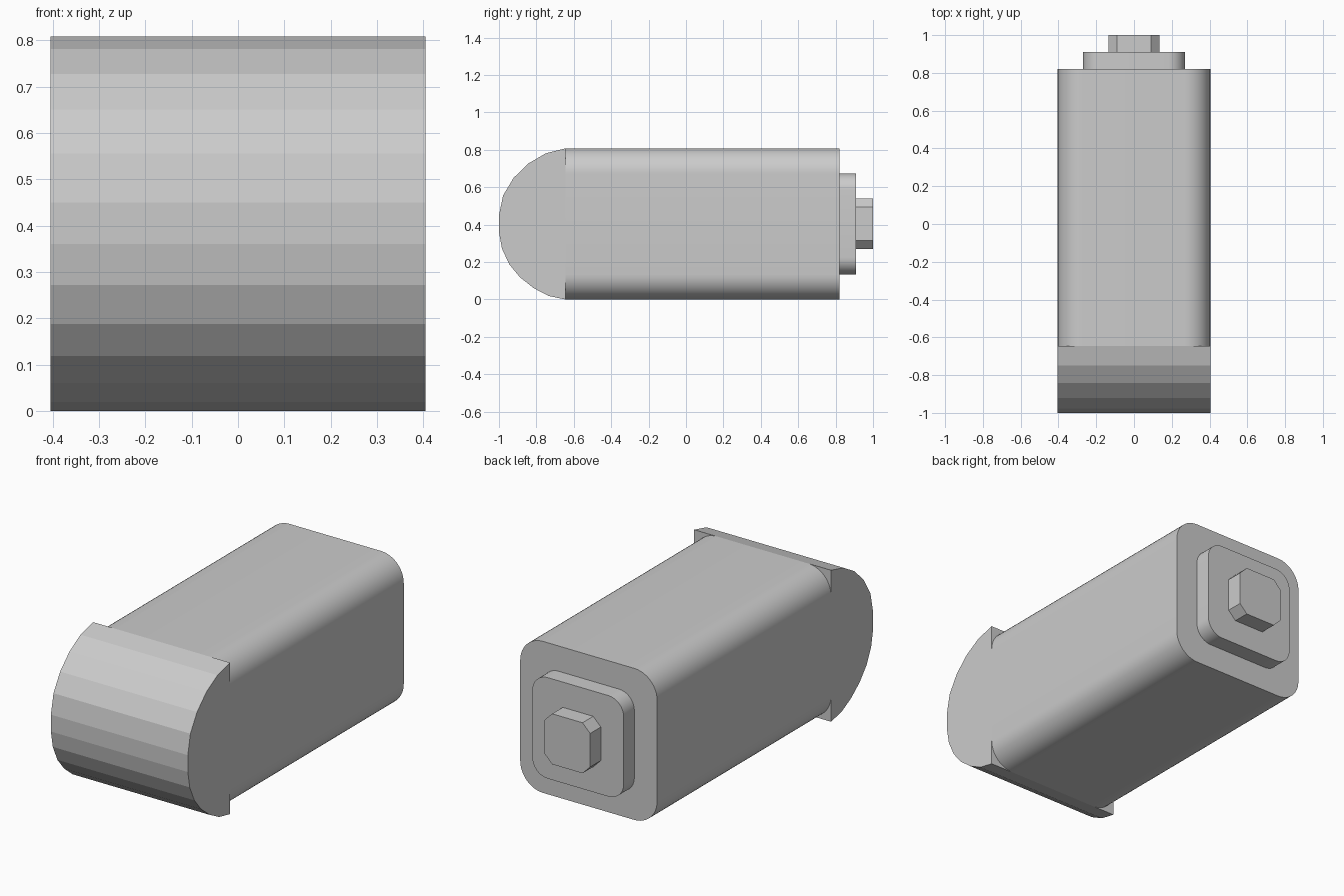
import bpy, bmesh
from math import sin, cos, pi

if "Cube" in bpy.data.objects:
    bpy.data.objects.remove(bpy.data.objects["Cube"])

H = 0.404  # half width; also height of the centre line


def prism(name, front, back):
    """Solid between two matching loops of points."""
    bm = bmesh.new()
    a = [bm.verts.new(p) for p in front]
    b = [bm.verts.new(p) for p in back]
    bm.faces.new(a)
    bm.faces.new(b[::-1])
    n = len(a)
    for i in range(n):
        j = (i + 1) % n
        bm.faces.new((a[j], a[i], b[i], b[j]))
    bmesh.ops.recalc_face_normals(bm, faces=bm.faces)
    mesh = bpy.data.meshes.new(name)
    bm.to_mesh(mesh)
    bm.free()
    obj = bpy.data.objects.new(name, mesh)
    bpy.context.collection.objects.link(obj)
    return obj


def rounded_block(name, half, radius, segments, y0, y1):
    """Square bar along y with rounded or chamfered long edges."""
    c = half - radius
    pts = []
    for k, (sx, sz) in enumerate(((1, 1), (-1, 1), (-1, -1), (1, -1))):
        for i in range(segments + 1):
            t = (k + i / segments) * pi / 2
            pts.append((sx * c + radius * cos(t), H + sz * c + radius * sin(t)))
    obj = prism(name, [(x, y0, z) for x, z in pts], [(x, y1, z) for x, z in pts])
    if segments > 1:
        bpy.ops.object.select_all(action='DESELECT')
        obj.select_set(True)
        bpy.context.view_layer.objects.active = obj
        bpy.ops.object.shade_smooth_by_angle()
    return obj


# Long body and the two stepped end blocks
rounded_block("body", H, 0.135, 12, -0.645, 0.82)
rounded_block("end_step", H * 2 / 3, 0.09, 10, 0.82, 0.91)
rounded_block("end_peg", H / 3, 0.045, 1, 0.91, 1.0)

# Faceted rounded front cap, square at its sides
profile = [(-0.645, 0.808), (-0.75, 0.781), (-0.843, 0.727), (-0.922, 0.65),
           (-0.978, 0.556), (-1.0, 0.45), (-1.0, 0.36), (-0.984, 0.272),
           (-0.945, 0.188), (-0.888, 0.119), (-0.815, 0.061), (-0.735, 0.019),
           (-0.645, 0.0)]
prism("front_cap", [(-H, y, z) for y, z in profile], [(H, y, z) for y, z in profile])
